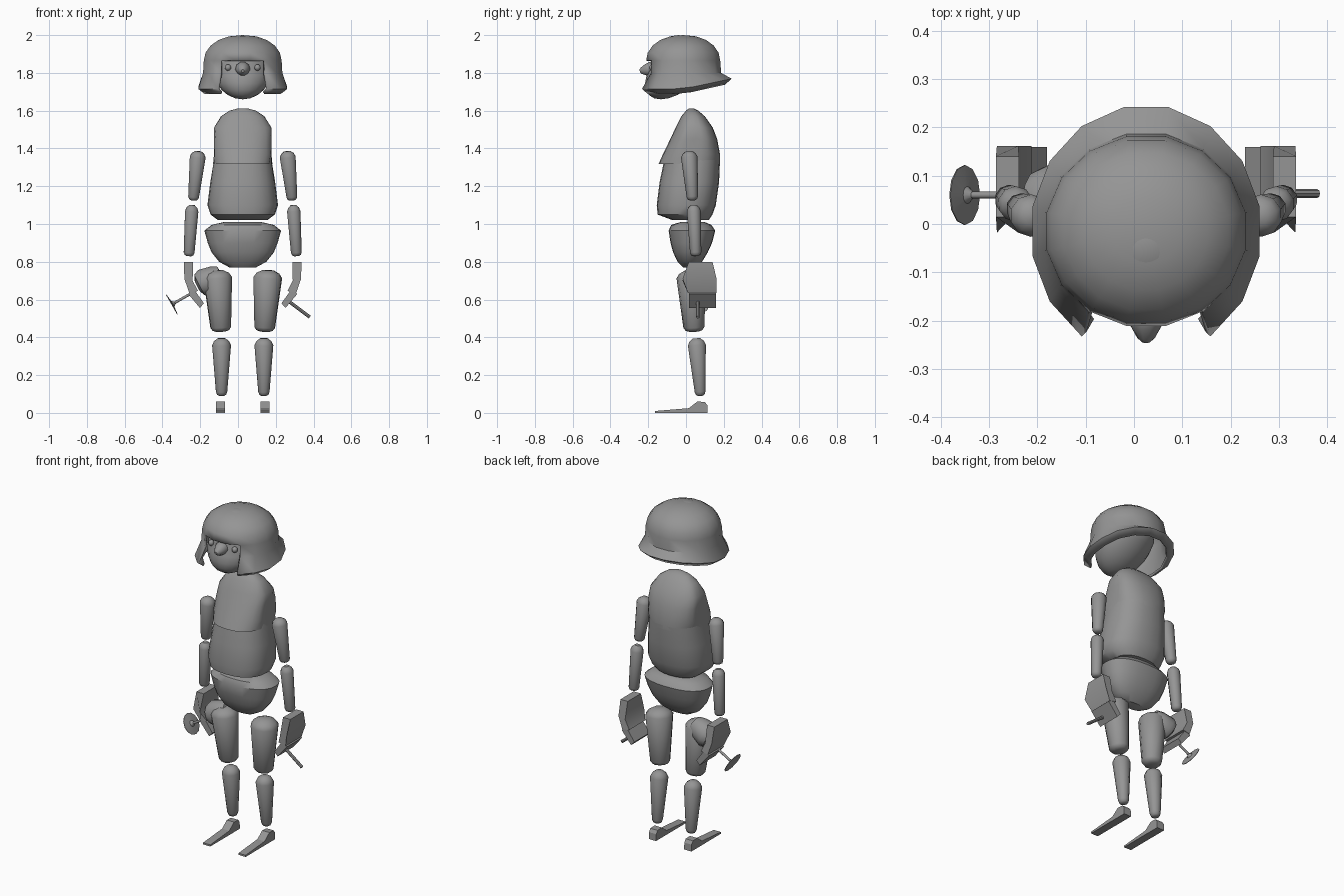
import bpy, bmesh, math
from mathutils import Vector, Matrix

if "Cube" in bpy.data.objects:
    bpy.data.objects.remove(bpy.data.objects["Cube"])

CX = 0.025  # body symmetry plane
grey = bpy.data.materials.new("mid_grey")
grey.diffuse_color = (0.3, 0.3, 0.3, 1)
grey.use_nodes = True
grey.node_tree.nodes["Principled BSDF"].inputs["Base Color"].default_value = grey.diffuse_color


def finish(bm, name, angle=35):
    bmesh.ops.recalc_face_normals(bm, faces=bm.faces)
    me = bpy.data.meshes.new(name)
    bm.to_mesh(me)
    bm.free()
    ob = bpy.data.objects.new(name, me)
    bpy.context.collection.objects.link(ob)
    me.materials.append(grey)
    bpy.ops.object.select_all(action='DESELECT')
    ob.select_set(True)
    bpy.context.view_layer.objects.active = ob
    bpy.ops.object.shade_smooth_by_angle(angle=math.radians(angle))
    return ob


def skin(bm, rings, caps=True):
    """Bridge lists of points into a closed skin."""
    vs = [[bm.verts.new(p) for p in r] for r in rings]
    n = len(vs[0])
    for a, b in zip(vs, vs[1:]):
        for i in range(n):
            bm.faces.new((a[i], a[(i + 1) % n], b[(i + 1) % n], b[i]))
    if caps:
        bm.faces.new(vs[0])
        bm.faces.new(vs[-1])
    return vs


def loft(name, rows, n=24, power=0.85, adjust=None, angle=35):
    """rows: z, half width, front y, back y"""
    rings = []
    for z, hx, y0, y1 in rows:
        ring = []
        for i in range(n):
            a = math.tau * i / n
            c, s = math.cos(a), math.sin(a)
            p = Vector((CX + hx * math.copysign(abs(c) ** power, c),
                        (y0 + y1) / 2 + (y1 - y0) / 2 * math.copysign(abs(s) ** power, s), z))
            ring.append(adjust(p) if adjust else p)
        rings.append(ring)
    bm = bmesh.new()
    skin(bm, rings)
    return finish(bm, name, angle)


def limb(name, p0, p1, rows, n=10):
    """Turned shape from p0 to p1; rows: fraction along, radius"""
    p0, p1 = Vector(p0), Vector(p1)
    q = (p1 - p0).to_track_quat('Z', 'Y')
    bm = bmesh.new()
    skin(bm, [[p0 + (p1 - p0) * t + q @ Vector((r * math.cos(math.tau * i / n),
              r * math.sin(math.tau * i / n), 0)) for i in range(n)] for t, r in rows])
    return finish(bm, name, 40)


def ball(name, c, r, shear=0.0, seg=16):
    bm = bmesh.new()
    bmesh.ops.create_uvsphere(bm, u_segments=seg, v_segments=seg // 2 + 2, radius=1)
    for v in bm.verts:
        x, y, z = v.co
        v.co = (c[0] + x * r[0], c[1] + y * r[1] + shear * min(z, 0) * r[2], c[2] + z * r[2])
    return finish(bm, name, 60)


def extrude(name, pts, y0, y1, taper=None):
    """Extrude an x-z profile along y; taper gives its own y range by height"""
    span = taper or (lambda z: (y0, y1))
    bm = bmesh.new()
    skin(bm, [[(x, span(z)[k], z) for x, z in pts] for k in (0, 1)])
    return finish(bm, name, 30)


# Head, eyes and nose
ball("head", (CX, -0.04, 1.83), (0.158, 0.15, 0.17), 0.55, 20)
for s, side in ((1, "right"), (-1, "left")):
    ball("eye_" + side, (CX + s * 0.078, -0.178, 1.828), (0.017, 0.017, 0.017), 0, 10)
limb("nose", (CX, -0.16, 1.825), (CX, -0.245, 1.81),
     [(0, 0.03), (0.35, 0.04), (0.65, 0.03), (0.9, 0.018), (1, 0.008)], 10)

# Helmet: dome, flared skirt and a lip turned under, open at the face
N = 16
rings = []
for k in range(1, 6):
    t = math.radians(90 * k / 5)
    rings.append([(math.sin(t) ** 0.9 * 0.21, math.sin(t) ** 0.9 * 0.2, 1.865 + 0.135 * math.cos(t))] * N)
rings.append([(0.214, 0.205, 1.80)] * N)
back = [max(0, math.sin(math.tau * (i + .5) / N)) for i in range(N)]
rings.append([(0.24, 0.262, 1.715 + 0.055 * b) for b in back])
rings.append([(0.205, 0.225, 1.688 + 0.05 * b) for b in back])
bm = bmesh.new()
pts = [[Vector((CX + rx * math.cos(math.tau * (i + .5) / N),
                -0.015 + ry * math.sin(math.tau * (i + .5) / N), z))
        for i, (rx, ry, z) in enumerate(r)] for r in rings]
vs = skin(bm, pts, False)
top = bm.verts.new((CX, -0.015, 2.0))
for i in range(N):
    bm.faces.new((top, vs[0][i], vs[0][(i + 1) % N]))
gap = [f for f in bm.faces if f.calc_center_median().z < 1.86
       and f.calc_center_median().y < -0.1 and abs(f.calc_center_median().x - CX) < 0.14]
bmesh.ops.delete(bm, geom=gap, context='FACES')
helmet = finish(bm, "helmet", 40)
m = helmet.modifiers.new("shell", 'SOLIDIFY')
m.thickness = 0.014
m.offset = -1


# Torso with an overhanging chest flap and flat arm sockets
def socket(p):
    if p.z > 1.32:
        p.x = max(CX - 0.152, min(CX + 0.152, p.x))
    return p


loft("torso", [(1.02, 0.13, -0.07, 0.12), (1.05, 0.17, -0.15, 0.14), (1.10, 0.187, -0.155, 0.158),
               (1.22, 0.172, -0.14, 0.175), (1.34, 0.16, -0.115, 0.18), (1.318, 0.157, -0.145, 0.18),
               (1.37, 0.168, -0.122, 0.18), (1.45, 0.166, -0.083, 0.165), (1.51, 0.16, -0.055, 0.142),
               (1.57, 0.115, -0.025, 0.1), (1.6, 0.07, 0, 0.065), (1.612, 0.025, 0.015, 0.04)],
     adjust=socket)
loft("pelvis", [(0.77, 0.07, -0.015, 0.05), (0.80, 0.125, -0.045, 0.085), (0.85, 0.165, -0.068, 0.115),
                (0.90, 0.185, -0.082, 0.138), (0.965, 0.203, -0.092, 0.155),
                (0.995, 0.165, -0.078, 0.135), (1.01, 0.1, -0.03, 0.1)])


def capped(r0, r1):
    return [(0, r0 * 0.4), (0.05, r0 * 0.8), (0.12, r0), (0.93, r1), (0.98, r1 * 0.8), (1, r1 * 0.45)]


# Limbs, feet and hands on both sides
for s, side in ((1, "right"), (-1, "left")):
    X = lambda x: CX + s * (x - CX)
    limb("upper_arm_" + side, (X(0.26), 0.015, 1.385), (X(0.287), 0.035, 1.125), capped(0.044, 0.03))
    limb("forearm_" + side, (X(0.293), 0.04, 1.1), (X(0.31), 0.052, 0.83), capped(0.037, 0.03))
    limb("thigh_" + side, (X(0.16), 0.025, 0.755), (X(0.14), 0.043, 0.43), capped(0.078, 0.056))
    limb("shin_" + side, (X(0.137), 0.055, 0.395), (X(0.137), 0.076, 0.09), capped(0.05, 0.03))
    # Foot: side profile with a thin toe
    bm = bmesh.new()
    prof = [(0.115, 0), (0.113, 0.04), (0.1, 0.058), (0.06, 0.06), (0.015, 0.025), (-0.165, 0.01), (-0.165, 0)]
    skin(bm, [[(X(0.142 + w), y, z) for y, z in prof] for w in (-0.024, 0.024)])
    finish(bm, "foot_" + side, 20)
    # Hand: bent palm with a separate finger plate
    extrude("palm_" + side, [(X(x), z) for x, z in
            ((0.288, 0.8), (0.336, 0.8), (0.334, 0.71), (0.308, 0.635), (0.262, 0.645), (0.29, 0.7))],
            0, 0, lambda z: (0.015, 0.14) if z > 0.75 else (-0.018 if z > 0.66 else 0.01, 0.162))
    extrude("finger_plate_" + side, [(X(x), z) for x, z in
            ((0.23, 0.58), (0.252, 0.556), (0.314, 0.63), (0.285, 0.657))], 0.015, 0.16)

# Plain rod in one hand, disc-ended rod and a rounded pouch at the other
limb("rod_right", (0.25, 0.063, 0.605), (0.38, 0.063, 0.507), [(0, 0.009), (1, 0.009)], 8)
limb("disc_rod_left", (-0.235, 0.06, 0.64), (-0.352, 0.06, 0.573),
     [(0, 0.007), (0.85, 0.007), (0.94, 0.018), (0.98, 0.062), (1, 0.062)], 12)
limb("pouch_left", (-0.215, 0.05, 0.67), (-0.09, 0.045, 0.735),
     [(0, 0.03), (0.1, 0.062), (0.3, 0.075), (0.75, 0.062), (1, 0.045)], 12)
